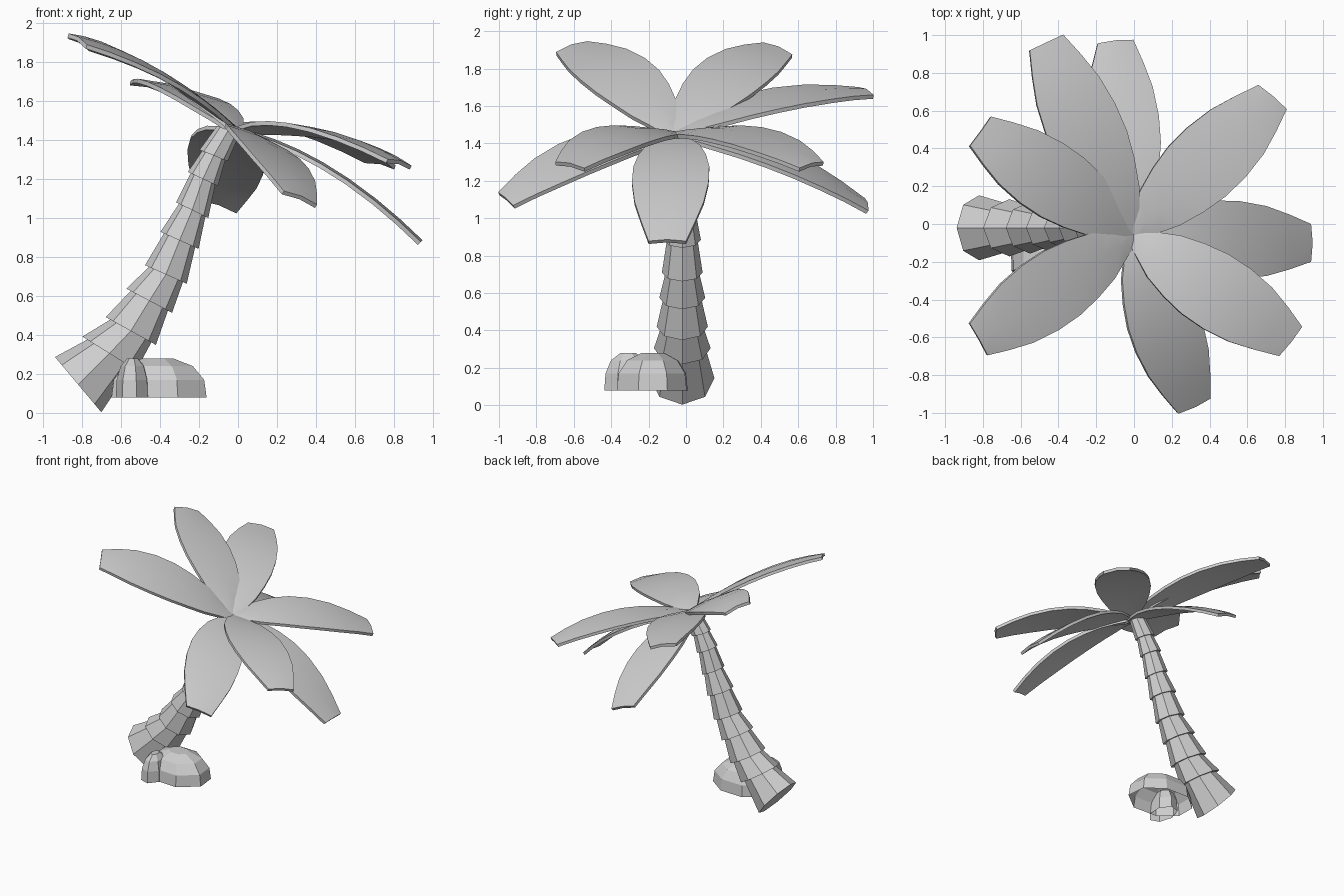
import bpy, bmesh, math, random
from mathutils import Vector

cube = bpy.data.objects.get("Cube")
if cube:
    bpy.data.objects.remove(cube, do_unlink=True)

random.seed(4)
grey = bpy.data.materials.new("plain_grey")
grey.use_nodes = True
colour = (0.62, 0.62, 0.62, 1)
grey.diffuse_color = colour
grey.node_tree.nodes["Principled BSDF"].inputs["Base Color"].default_value = colour


def finish(name, bm, smooth=False):
    bmesh.ops.recalc_face_normals(bm, faces=bm.faces)
    mesh = bpy.data.meshes.new(name)
    bm.to_mesh(mesh)
    bm.free()
    mesh.materials.append(grey)
    ob = bpy.data.objects.new(name, mesh)
    bpy.context.collection.objects.link(ob)
    if smooth:
        bpy.ops.object.select_all(action='DESELECT')
        ob.select_set(True)
        bpy.context.view_layer.objects.active = ob
        bpy.ops.object.shade_smooth_by_angle(angle=math.radians(35))
    return ob


def loft(bm, rings, cap_start=True, cap_end=True):
    loops = [[bm.verts.new(p) for p in ring] for ring in rings]
    n = len(loops[0])
    for a, b in zip(loops, loops[1:]):
        for i in range(n):
            j = (i + 1) % n
            bm.faces.new((a[i], a[j], b[j], b[i]))
    if cap_start:
        bm.faces.new(loops[0][::-1])
    if cap_end:
        bm.faces.new(loops[-1])


# Trunk: stacked flared eight-sided segments; x, z, radius, tilt in degrees
joints = [(-.82, .145, .185, 50), (-.66, .305, .163, 32), (-.55, .42, .147, 29),
          (-.455, .575, .132, 28), (-.37, .71, .117, 24), (-.3, .885, .107, 24),
          (-.235, 1.04, .092, 26), (-.18, 1.2, .085, 25), (-.125, 1.32, .078, 22),
          (-.05, 1.45, .075, 22)]


def trunk_ring(joint, scale):
    x, z, r, tilt = joint
    t = math.radians(tilt)
    across = Vector((math.cos(t), 0, -math.sin(t)))
    centre = Vector((x, -.02, z))
    ring = []
    for k in range(8):
        a = k * math.tau / 8
        ring.append(centre + (across * math.cos(a) + Vector((0, math.sin(a) * .93, 0))) * r * scale)
    return ring


bm = bmesh.new()
for low, high in zip(joints, joints[1:]):
    loft(bm, [trunk_ring(low, 1), trunk_ring(high, .82)])
finish("trunk", bm)

# Leaves: two tip corners and the upward bow of each blade
crown = Vector((-.01, -.06, 1.44))
blades = [((.93, 0, .87), (.93, -.2, .87), .09),
          ((.88, -.55, 1.26), (.77, -.69, 1.29), .08),
          ((.4, -.92, 1.06), (.23, -1, 1.13), .085),
          ((-.78, -.69, 1.88), (-.87, -.53, 1.935), .07),
          ((-.88, .4, 1.935), (-.75, .58, 1.86), .07),
          ((-.55, .92, 1.69), (-.38, 1, 1.65), .07),
          ((-.2, .95, 1.1), (0, .97, 1.03), .08),
          ((.66, .73, 1.29), (.8, .61, 1.26), .08)]
# Position along the blade and half width there
outline = [(0, .04), (.1, .09), (.2, .142), (.33, .18), (.46, .203),
           (.6, .205), (.75, .185), (.88, .145), (1, .1)]


def leaf(name, corner_a, corner_b, bow):
    a, b = Vector(corner_a), Vector(corner_b)
    tip = (a + b) / 2
    side = (a - b).normalized()
    ctrl = (crown + tip) / 2 + Vector((0, 0, 2 * bow))
    rings = []
    for t, half in outline:
        mid = crown * (1 - t) ** 2 + ctrl * 2 * t * (1 - t) + tip * t * t
        tangent = (ctrl - crown) * (1 - t) + (tip - ctrl) * t
        up = tangent.cross(side).normalized()
        if up.z < 0:
            up = -up
        edge, thick = side * half, up * .011
        rise = up * .012
        rings.append([mid - edge + thick, mid + rise + thick, mid + edge + thick,
                      mid + edge - thick, mid + rise - thick, mid - edge - thick])
    bm = bmesh.new()
    loft(bm, rings)
    finish(name, bm, smooth=True)


for i, blade in enumerate(blades):
    leaf("leaf_%d" % (i + 1), *blade)


# Rocks: faceted open domes
def rock(name, x, y, rx, ry, height, sides):
    profile = [(1, 0), (.95, .45), (.72, .8), (.32, 1)]
    jitter = [random.uniform(.93, 1.04) for k in range(sides)]
    rings = []
    for scale, level in profile:
        ring = []
        for k in range(sides):
            a = (k + .5) * math.tau / sides
            s = scale * jitter[k]
            ring.append((x + rx * s * math.cos(a), y + ry * s * math.sin(a), .08 + height * level))
        rings.append(ring)
    bm = bmesh.new()
    loft(bm, rings, cap_start=False)
    finish(name, bm)


rock("large_rock", -.415, -.175, .27, .205, .2, 8)
rock("small_rock", -.54, -.31, .09, .138, .2, 7)
